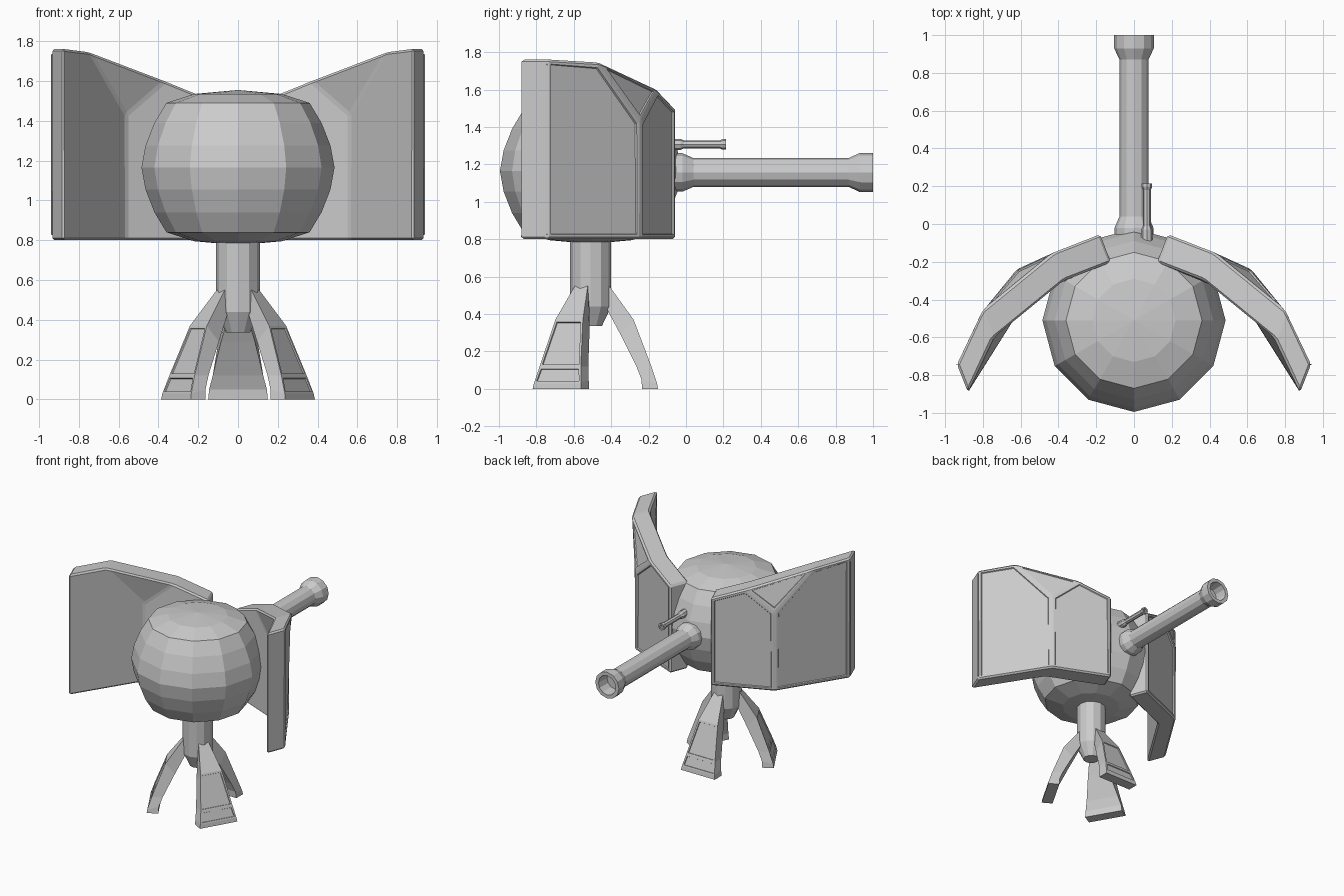
import bpy
import bmesh
from math import radians, tau
from mathutils import Vector, Matrix

cube = bpy.data.objects.get("Cube")
if cube:
    bpy.data.objects.remove(cube, do_unlink=True)

grey = bpy.data.materials.new("light_grey")
grey.use_nodes = True
grey.diffuse_color = (0.6, 0.6, 0.6, 1)
grey.node_tree.nodes["Principled BSDF"].inputs["Base Color"].default_value = (0.6, 0.6, 0.6, 1)

CENTRE_Y = -0.51


def finish(name, bm, matrix=Matrix()):
    """Turn a bmesh into a flat-shaded grey object."""
    bm.transform(matrix)
    bmesh.ops.recalc_face_normals(bm, faces=bm.faces)
    mesh = bpy.data.meshes.new(name)
    bm.to_mesh(mesh)
    bm.free()
    mesh.materials.append(grey)
    obj = bpy.data.objects.new(name, mesh)
    bpy.context.collection.objects.link(obj)
    return obj


def lathe(name, profile, matrix, sides=12):
    """Spin (radius, height) points about z, then place the result."""
    bm = bmesh.new()
    verts = [bm.verts.new((r, 0, h)) for r, h in profile]
    edges = [bm.edges.new(pair) for pair in zip(verts, verts[1:])]
    bmesh.ops.spin(bm, geom=verts + edges, cent=(0, 0, 0), axis=(0, 0, 1),
                   angle=tau, steps=sides, use_duplicate=False)
    bmesh.ops.remove_doubles(bm, verts=bm.verts, dist=0.0005)
    return finish(name, bm, matrix)


def along_y(x, z):
    """Placement that lays a lathe axis along +y."""
    return Matrix.Translation((x, 0, z)) @ Matrix.Rotation(radians(-90), 4, "X")


# Round body with flattened top and bottom
half = [(0.485, 0), (0.465, 0.11), (0.42, 0.225), (0.36, 0.325), (0.22, 0.37), (0, 0.39)]
body = [(r, -h) for r, h in reversed(half)] + half[1:]
lathe("body", body, Matrix.Translation((0, CENTRE_Y, 1.165)))

# Support column with tapered foot
lathe("column", [(0, 0.335), (0.06, 0.335), (0.11, 0.44), (0.11, 0.85), (0, 0.85)],
      Matrix.Translation((0, CENTRE_Y, 0)))

# Main barrel with a hollow flared muzzle
lathe("main_barrel",
      [(0, -0.14), (0.103, -0.14), (0.103, -0.02), (0.077, 0.04), (0.077, 0.87),
       (0.105, 0.93), (0.105, 1), (0.077, 1), (0.07, 0.9), (0, 0.9)],
      along_y(0, 1.157))

# Slim secondary barrel
lathe("small_barrel",
      [(0, -0.15), (0.03, -0.15), (0.03, -0.03), (0.021, -0.01), (0.021, 0.18),
       (0.028, 0.195), (0.028, 0.215), (0.016, 0.215), (0.016, 0.19), (0, 0.19)],
      along_y(0.068, 1.307), sides=8)


# Folded side shields: a creased sheet given thickness, with framed outer faces
def shield(name, side):
    points = {
        "front_low": (0.937, -0.743, 0.8), "front_top": (0.937, -0.743, 1.762),
        "crease_low": (0.62, -0.24, 0.8), "crease_top": (0.62, -0.24, 1.43),
        "ridge_front": (0.805, -0.46, 1.745), "ridge_back": (0.425, -0.15, 1.6),
        "back_top": (0.18, -0.055, 1.5), "back_low": (0.18, -0.055, 0.8),
    }
    sheets = (
        ("front_low", "front_top", "ridge_front", "crease_top", "crease_low"),
        ("crease_low", "crease_top", "ridge_back", "back_top", "back_low"),
        ("crease_top", "ridge_front", "ridge_back"),
    )
    bm = bmesh.new()
    v = {key: bm.verts.new((x * side, y, z)) for key, (x, y, z) in points.items()}
    outer = [bm.faces.new([v[k] for k in keys]) for keys in sheets]
    depth = Vector((-0.058 * side, -0.148, 0))
    copy = bmesh.ops.extrude_face_region(bm, geom=outer, use_keep_orig=True)
    moved = [g for g in copy["geom"] if isinstance(g, bmesh.types.BMVert)]
    bmesh.ops.translate(bm, verts=moved, vec=depth)
    bmesh.ops.recalc_face_normals(bm, faces=bm.faces)
    bmesh.ops.bevel(bm, geom=bm.edges[:], offset=0.012, segments=1, affect="EDGES")
    bm.normal_update()
    out = -depth.normalized()
    framed = [f for f in bm.faces if f.calc_area() > 0.02 and f.normal.dot(out) > 0.25]
    bmesh.ops.inset_individual(bm, faces=framed, thickness=0.018, depth=0)
    bmesh.ops.inset_individual(bm, faces=framed, thickness=0.006, depth=-0.008)
    return finish(name, bm)


shield("left_shield", 1)
shield("right_shield", -1)


# Three splayed legs: rings of (outer r, outer z, inner r, inner z, half width)
def leg(name, angle):
    stations = [
        (0.10, 0.55, 0.08, 0.44, 0.04), (0.23, 0.37, 0.16, 0.29, 0.085),
        (0.325, 0.12, 0.245, 0.12, 0.127), (0.355, 0.03, 0.272, 0.05, 0.145),
        (0.36, 0, 0.275, 0, 0.15),
    ]
    bm = bmesh.new()
    rings = [[bm.verts.new(p) for p in
              ((w, ro, zo), (-w, ro, zo), (-w, ri, zi), (w, ri, zi))]
             for ro, zo, ri, zi, w in stations]
    bm.faces.new(rings[0])
    bm.faces.new(rings[-1])
    outer = []
    for upper, lower in zip(rings, rings[1:]):
        for i in range(4):
            j = (i + 1) % 4
            face = bm.faces.new((upper[i], upper[j], lower[j], lower[i]))
            if i == 0:
                outer.append(face)
    bmesh.ops.recalc_face_normals(bm, faces=bm.faces)
    # Sunken panels on the shin and the toe
    for face in outer[1:3]:
        bmesh.ops.inset_individual(bm, faces=[face], thickness=0.018, depth=0)
        bmesh.ops.inset_individual(bm, faces=[face], thickness=0.002, depth=-0.007)
    place = Matrix.Translation((0, CENTRE_Y, 0)) @ Matrix.Rotation(radians(angle), 4, "Z")
    return finish(name, bm, place)


for label, turn in (("back", 0), ("front_right", 120), ("front_left", 240)):
    leg(label + "_leg", turn)
